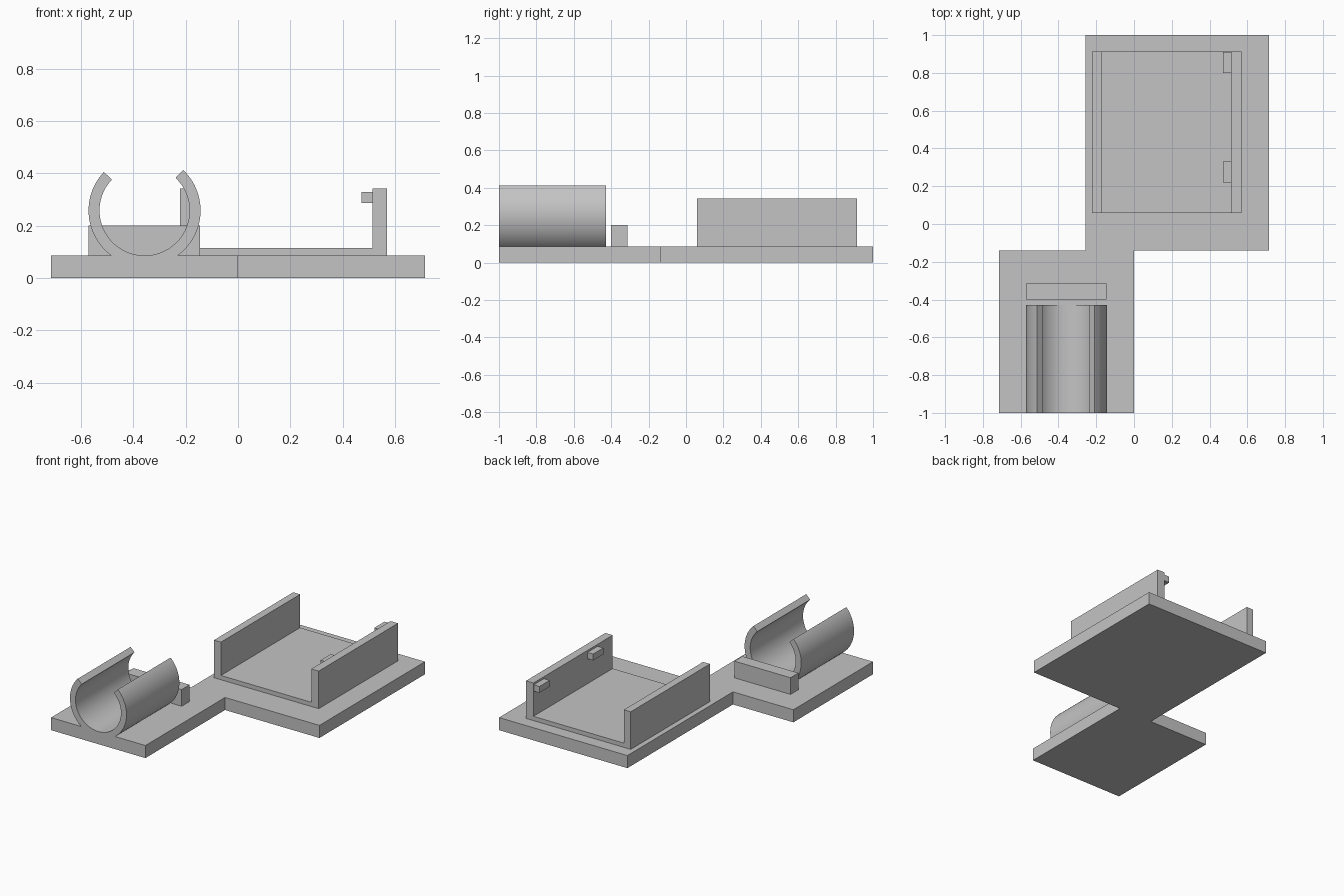
import bpy, bmesh
from math import sin, cos, asin, pi, radians

cube = bpy.data.objects.get("Cube")
if cube:
    bpy.data.objects.remove(cube, do_unlink=True)

grey = bpy.data.materials.new("light grey plastic")
grey.use_nodes = True
grey.diffuse_color = (0.55, 0.55, 0.55, 1)
grey.node_tree.nodes["Principled BSDF"].inputs["Base Color"].default_value = grey.diffuse_color

BASE = 0.086          # top of the base plate
SINK = BASE - 0.01    # parts overlap slightly into the plate


def prism(name, points, offset):
    """Extrude a closed planar outline along the offset vector."""
    bm = bmesh.new()
    face = bm.faces.new([bm.verts.new(p) for p in points])
    moved = bmesh.ops.extrude_face_region(bm, geom=[face])["geom"]
    bmesh.ops.translate(bm, vec=offset,
                        verts=[v for v in moved if isinstance(v, bmesh.types.BMVert)])
    bmesh.ops.recalc_face_normals(bm, faces=bm.faces)
    mesh = bpy.data.meshes.new(name)
    bm.to_mesh(mesh)
    bm.free()
    mesh.materials.append(grey)
    obj = bpy.data.objects.new(name, mesh)
    bpy.context.collection.objects.link(obj)
    return obj


def box(name, x, y, z):
    corners = [(x[0], y[0]), (x[1], y[0]), (x[1], y[1]), (x[0], y[1])]
    return prism(name, [(a, b, z[0]) for a, b in corners], (0, 0, z[1] - z[0]))


# Stepped base plate: two offset rectangles in one outline
STEP = -0.14
outline = [(-0.714, -1), (0, -1), (0, STEP), (0.714, STEP),
           (0.714, 1), (-0.257, 1), (-0.257, STEP), (-0.714, STEP)]
prism("base_plate", [(x, y, 0) for x, y in outline], (0, 0, BASE))

# Tray with two side walls and retaining pegs
TRAY_Y = (0.058, 0.914)
box("tray_floor", (-0.2, 0.54), TRAY_Y, (SINK, 0.115))
box("right_wall", (-0.222, -0.17), TRAY_Y, (SINK, 0.343))
box("left_wall", (0.514, 0.57), TRAY_Y, (SINK, 0.343))
for name, y in (("front_peg", 0.22), ("back_peg", 0.8)):
    box(name, (0.471, 0.52), (y, y + 0.11), (0.286, 0.329))

# Stop block behind the clip
box("stop_block", (-0.571, -0.146), (-0.4, -0.314), (SINK, 0.2))

# Open round clip: two curved jaws meeting at the plate
OUTER, INNER, CX = 0.214, 0.172, -0.357
CZ = BASE + INNER


def jaw(name, side, tip):
    def arc(radius, start, end, steps=28):
        return [(CX + side * radius * cos(a), -1, CZ + radius * sin(a))
                for a in (start + (end - start) * i / steps for i in range(steps + 1))]
    foot = asin((SINK - CZ) / OUTER)
    points = arc(OUTER, tip, foot) + [(CX, -1, SINK)] + arc(INNER, -pi / 2, tip)
    obj = prism(name, points, (0, 0.571, 0))
    bpy.ops.object.select_all(action='DESELECT')
    obj.select_set(True)
    bpy.context.view_layer.objects.active = obj
    bpy.ops.object.shade_smooth_by_angle(angle=radians(30))


jaw("clip_left_jaw", 1, radians(46.4))
jaw("clip_right_jaw", -1, radians(43.4))
